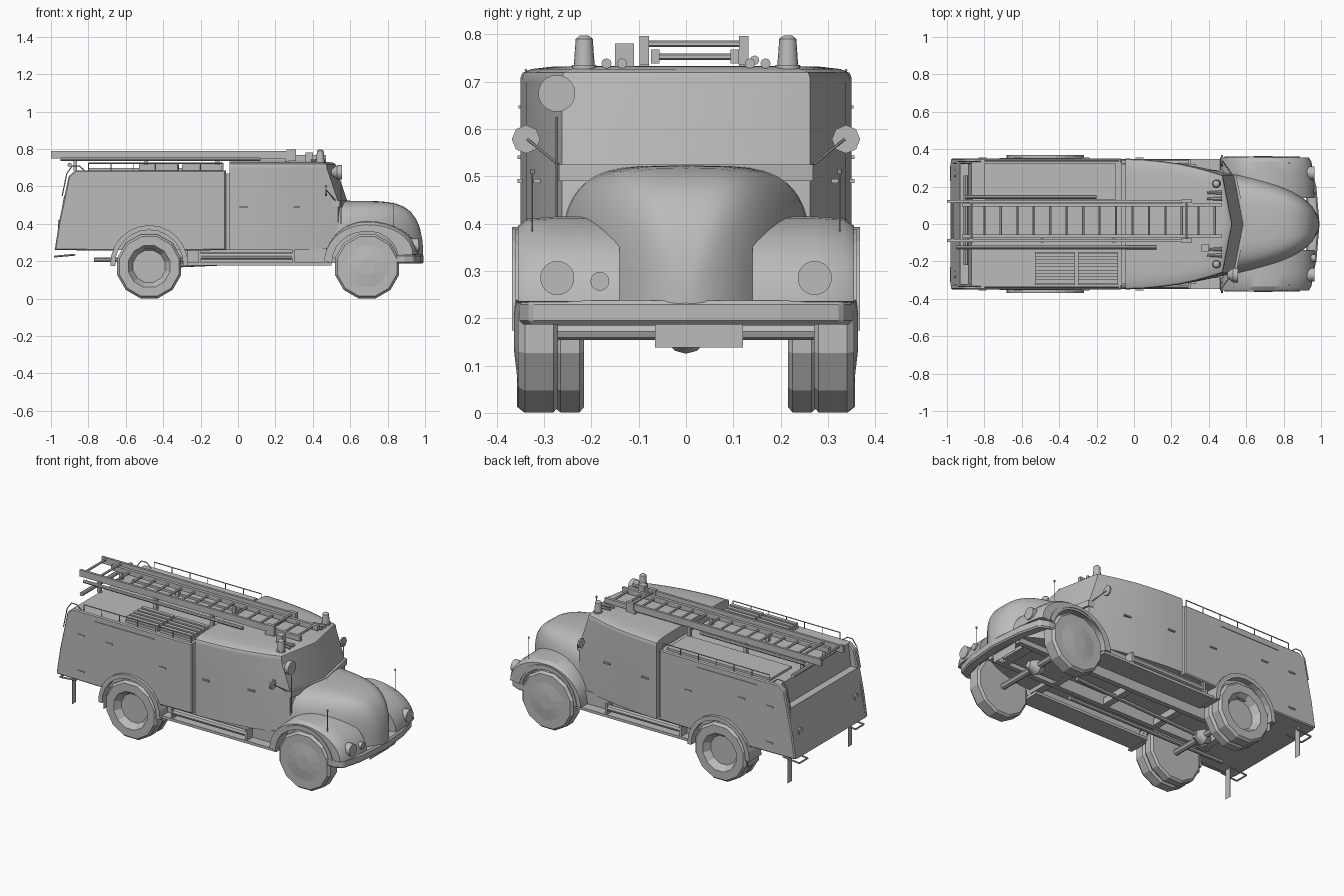
import bpy, bmesh, math
from mathutils import Vector

default_cube = bpy.data.objects.get("Cube")
if default_cube:
    bpy.data.objects.remove(default_cube, do_unlink=True)

grey = bpy.data.materials.new("plain grey")
grey.use_nodes = True
grey.diffuse_color = (.5, .5, .5, 1)
grey.node_tree.nodes["Principled BSDF"].inputs["Base Color"].default_value = grey.diffuse_color

# Shared layout of the truck
rear_axle, front_axle, axle_height = -.475, .69, .172
tyre_radius, arch_radius, arch_height = .177, .19, .185
half_width, floor, body_roof, cab_roof = .35, .26, .685, .733
body_back, body_front, cab_back, cab_nose = -.98, -.065, -.045, .535


def finish(name, bm, smooth=0, bevel=0, mirror=False):
    """Turn a bmesh into a shaded object, optionally mirrored left to right."""
    bmesh.ops.recalc_face_normals(bm, faces=bm.faces)
    mesh = bpy.data.meshes.new(name)
    bm.to_mesh(mesh)
    bm.free()
    mesh.materials.append(grey)
    part = bpy.data.objects.new(name, mesh)
    bpy.context.collection.objects.link(part)
    if bevel:
        modifier = part.modifiers.new("rounded edges", 'BEVEL')
        modifier.width = bevel
        modifier.limit_method = 'ANGLE'
    if mirror:
        modifier = part.modifiers.new("other side", 'MIRROR')
        modifier.use_axis = (False, True, False)
    if smooth:
        bpy.ops.object.select_all(action='DESELECT')
        part.select_set(True)
        bpy.context.view_layer.objects.active = part
        bpy.ops.object.shade_smooth_by_angle(angle=math.radians(smooth))


def loft(name, rings, **options):
    """Skin a row of equal rings and cap both ends."""
    bm = bmesh.new()
    rows = [[bm.verts.new(point) for point in ring] for ring in rings]
    for low, high in zip(rows, rows[1:]):
        for i in range(len(low)):
            bm.faces.new((low[i - 1], low[i], high[i], high[i - 1]))
    bm.faces.new(rows[0])
    bm.faces.new(rows[-1])
    finish(name, bm, **options)


def prism(name, outline, y, **options):
    loft(name, [[(px, side, pz) for px, pz in outline] for side in y], **options)


def box(name, x, y, z, **options):
    prism(name, [(x[0], z[0]), (x[1], z[0]), (x[1], z[1]), (x[0], z[1])], y, **options)


def tube(name, path, radius, end_radius=None, sides=8, **options):
    """Straight round bars joined along a path."""
    bm = bmesh.new()
    for start, end in zip(path, path[1:]):
        start, end = Vector(start), Vector(end)
        matrix = (end - start).to_track_quat('Z', 'Y').to_matrix().to_4x4()
        matrix.translation = (start + end) / 2
        bmesh.ops.create_cone(bm, cap_ends=True, segments=sides, radius1=radius,
                              radius2=end_radius or radius,
                              depth=(end - start).length, matrix=matrix)
    finish(name, bm, smooth=40, **options)


def bar(name, axis, start, end, radius, end_radius=None, **options):
    """A tube along one axis; start is a full point, end one coordinate."""
    target = list(start)
    target["xyz".index(axis)] = end
    tube(name, [start, target], radius, end_radius, **options)


def arc(centre, radius, first, last, steps=12):
    angles = [math.radians(first + (last - first) * i / steps) for i in range(steps + 1)]
    return [(centre + radius * math.cos(a), arch_height + radius * math.sin(a)) for a in angles]


def arch_band(name, centre, inside, outside, first, last, y):
    prism(name, arc(centre, outside, first, last) + arc(centre, inside, last, first), y, mirror=True)


def wheel(name, centre, inner, outer, hub, hub_depth):
    """Twelve-sided wheel lathed around its axle."""
    profile = [(.5, inner), (.93, inner), (1, inner + .01), (1, outer - .015),
               (.93, outer), (.65, outer), (hub, outer + hub_depth)]
    angles = [math.tau * (i + .5) / 12 for i in range(12)]
    loft(name, [[(centre + tyre_radius * scale * math.cos(a), y,
                  axle_height + tyre_radius * scale * math.sin(a)) for a in angles]
                for scale, y in profile], mirror=True)


# Rear body: centre block with a stepped back, side panels with wheel arches
prism("body_core", [(body_back, floor), (body_front, floor), (body_front, body_roof),
                    (-.87, body_roof), (-.885, .55), (-.93, .55)], (-.33, .33))
box("cab_joint", (body_front, cab_back), (-.32, .32), (floor, .67))
side_panel = arc(rear_axle, arch_radius, 158, 22) + [
    (body_front, floor), (body_front, body_roof), (-.87, body_roof),
    (-.905, .655), (-.955, .42), (body_back, floor)]
prism("body_sides", side_panel, (.32, half_width), bevel=.006, mirror=True)
arch_band("rear_arches", rear_axle, .182, .208, -3, 183, (.25, .368))

# Cab: tapering plan, raked windscreen and softly crowned roof
cab_length = cab_nose - cab_back


def cab_ring(z, rake, scale):
    flank = []
    for i in range(7):
        u = i / 6
        flank.append((cab_back + cab_length * u - rake * max(0, 2 * u - 1),
                      scale * (half_width - .088 * u ** 1.7), z))
    centre = (cab_nose + .05 - rake, 0, z)
    return flank + [centre] + [(x, -y, z) for x, y, z in reversed(flank)]


cab_rings = [cab_ring(floor, 0, 1), cab_ring(.52, 0, 1)]
for i in range(6):
    a = math.pi / 2 * i / 5
    crown = (1 - math.cos(a)) ** 2
    cab_rings.append(cab_ring(cab_roof - .035 * (1 - math.sin(a)), .06 + .09 * crown, 1 - .4 * crown))
loft("cab", cab_rings, smooth=25)

# Cowl lip under the windscreen
cowl = [(.5, .27), (.545, .268), (.6, 0), (.545, -.268), (.5, -.27)]
loft("cowl_lip", [[(x, y, z) for x, y in cowl] for z in (.49, .525)])

# Broad-shouldered bonnet, shrinking to the nose along a curve
bonnet_rings = []
for i in range(13):
    t = .998 * math.sin(math.pi / 2 * i / 12)
    width = .27 * math.sqrt(1 - t ** 1.6)
    height = .303 * (1 - t ** 6) ** .4
    ring = []
    for j in range(25):
        a = math.pi * j / 24
        across = math.copysign(abs(math.cos(a)) ** .5, math.cos(a))
        ring.append((.5 + .49 * t, width * across, .22 + height * abs(math.sin(a)) ** .5))
    bonnet_rings.append(ring)
loft("bonnet", bonnet_rings, smooth=50)

# Front fenders: round over the wheel, sloping down to the bumper ahead of it
nose = []
for i in range(9):
    a = math.pi / 2 * i / 8
    nose.append((front_axle + .275 * math.sin(a), .235 + .18 * math.cos(a)))
fender = nose[::-1] + arc(front_axle, .23, 95, 178) + arc(front_axle, arch_radius, 176, 14)


def fender_ring(y, drop, sweep):
    return [(x - sweep * max(0, x - .75) * 4, y, z - drop * max(0, z - .25) * 6) for x, z in fender]


loft("front_fenders", [fender_ring(.14, 0, 0), fender_ring(.27, 0, .005),
                       fender_ring(.335, .005, .02), fender_ring(.355, .02, .035)],
     smooth=30, mirror=True)
arch_band("front_arch_lips", front_axle, .188, .205, 15, 178, (.34, .36))

# Lamps, marker rods and mirrors
bar("headlights", "x", (.9, .272, .285), .965, .036, sides=24, mirror=True)
bar("marker_rods", "z", (.83, .325, .36), .51, .0015, mirror=True)
bar("marker_knobs", "z", (.83, .325, .505), .515, .005, mirror=True)
tube("mirror_arms", [(.52, .27, .525), (.475, .335, .578)], .003, mirror=True)
bar("mirrors", "x", (.465, .338, .578), .475, .03, mirror=True)
bar("horn", "x", (.89, -.182, .278), .97, .02, sides=16)
bar("spotlight_back", "x", (.5, -.273, .675), .53, .015, .039, sides=24)
bar("spotlight", "x", (.53, -.273, .675), .555, .039, sides=24)
bar("aerial", "z", (.55, -.273, .4), .625, .003)

# Bumper bent in plan, and plate below it
bend = [(.89, .352), (.94, .33), (.975, .2), (.992, 0)]
bend += [(x, -y) for x, y in bend[-2::-1]]
loft("bumper", [[(x, y, z) for x, y in bend] + [(x - .06, y, z) for x, y in reversed(bend)]
                for z in (.187, .237)], bevel=.008)
box("front_plate", (.93, .931), (-.065, .12), (.138, .187))

# Domed front wheels and dished twin rear wheels
wheel("front_wheels", front_axle, .27, .355, .25, .008)
wheel("rear_inner_wheels", rear_axle, .215, .28, .5, 0)
wheel("rear_outer_wheels", rear_axle, .28, .357, .5, -.04)

# Chassis, axles and running gear
box("chassis_rails", (-.62, .91), (.1, .13), (.19, floor), mirror=True)
box("running_boards", (-.28, .5), (.22, .348), (.178, .194), mirror=True)
box("sills", (-.27, .5), (.27, .29), (.19, floor + .01), mirror=True)
bar("step_tubes", "x", (-.2, .325, .228), .29, .019, mirror=True)
for x in (-.21, .29):
    box("step_brackets", (x, x + .012), (.28, .345), (.185, floor), mirror=True)
for i in range(5):
    x = -.61 + .35 * i
    box("cross_member", (x, x + .04), (-.12, .12), (.195, .235))
for axle, reach in ((front_axle, .28), (rear_axle, .23)):
    bar("axle", "y", (axle, -reach, axle_height), reach, .018)
    bar("differential_back", "x", (axle - .05, 0, axle_height), axle, .02, .047, sides=12)
    bar("differential_front", "x", (axle, 0, axle_height), axle + .05, .047, .02, sides=12)
tube("drive_shaft", [(rear_axle, 0, axle_height), (.4, 0, .21)], .012)
bar("exhaust", "x", (.3, -.18, .207), -.77, .012)
box("engine_sump", (.45, .85), (-.08, .08), (.2, .3))

# Fittings at the tail
box("rear_mudflaps", (-.661, -.66), (.24, half_width), (.13, floor), mirror=True)
box("rear_straps", (-.901, -.9), (.27, .31), (.08, floor), mirror=True)
tube("rear_steps", [(-.87, .31, .235), (body_back, .31, .225),
                    (body_back, .23, .225), (-.87, .23, .235)], .005, mirror=True)
grab_path = [(-.82, body_roof), (-.85, .71), (-.885, .71), (-.915, .67), (-.94, .55)]
tube("grab_rails", [(x, .335, z) for x, z in grab_path], .003, mirror=True)
bar("tail_lights", "x", (-.93, .27, .4), -.962, .02, sides=12, mirror=True)

# Door and locker latches
for x, y, z in ((.03, half_width, .49), (.31, .316, .49), (-.26, half_width, .49),
                (-.62, half_width, .54), (-.81, half_width, .54), (-.81, half_width, .32)):
    box("latches", (x - .022, x + .022), (y - .015, y + .006), (z - .004, z + .004), mirror=True)
box("locker_trims", (-.72, -.32), (.345, .354), (.643, .649), mirror=True)

# Roof locker, slatted boxes and edge railings
box("left_roof_locker", (-.8, -.1), (.13, .325), (body_roof, .698))
for x in ((-.53, -.315), (-.3, -.085)):
    box("slat_base", x, (-.325, -.15), (body_roof, .7))
    for i in range(5):
        y = -.32 + .036 * i
        box("roof_slat", x, (y, y + .022), (.7, .718))
rail_top = .724
bar("roof_rails", "x", (-.8, .338, rail_top), -.08, .003, mirror=True)
for i in range(7):
    bar("rail_posts", "z", (-.8 + .12 * i, .338, body_roof), rail_top, .0025, mirror=True)

# Two nested ladders with rungs, clamps and supports
for y in (.103, -.065):
    box("inner_ladder_rail", (-.92, .47), (y - .009, y + .009), (.738, .768))
for y in (.122, -.088):
    box("outer_ladder_rail", (-1, .3), (y - .007, y + .007), (.75, .79))
    box("ladder_clamp", (.26, .31), (y - .01, y + .01), (.735, .796))
    for x in (-.88, -.5, -.12, .25):
        box("ladder_support", (x, x + .02), (y - .01, y + .01), (body_roof, .755))
for i in range(15):
    bar("rung", "y", (-.8 + .088 * i, -.07, .752), .105, .007, sides=6)
for x in (-.97, -.87, .28):
    bar("cross_rung", "y", (x, -.088, .78), .122, .007, sides=6)
bar("left_pole", "x", (-.9, .145, .745), -.2, .01)
bar("right_pole", "x", (-.95, -.125, .745), .12, .01)
bar("ladder_roller", "y", (-.9, -.22, .715), .26, .012)

# Beacons, twin horns and lamp on the cab roof
bar("beacon_bases", "z", (.44, .215, .7), .735, .026, sides=16, mirror=True)
bar("beacons", "z", (.44, .215, .735), .79, .022, .018, sides=16, mirror=True)
bar("beacon_caps", "z", (.44, .215, .79), .797, .018, .009, sides=16, mirror=True)
for y in (.135, .168):
    bar("air_horns", "x", (.39, y, .738), .47, .006, .011, mirror=True)
box("roof_lamp", (.36, .4), (-.15, -.11), (cab_roof, .78))
